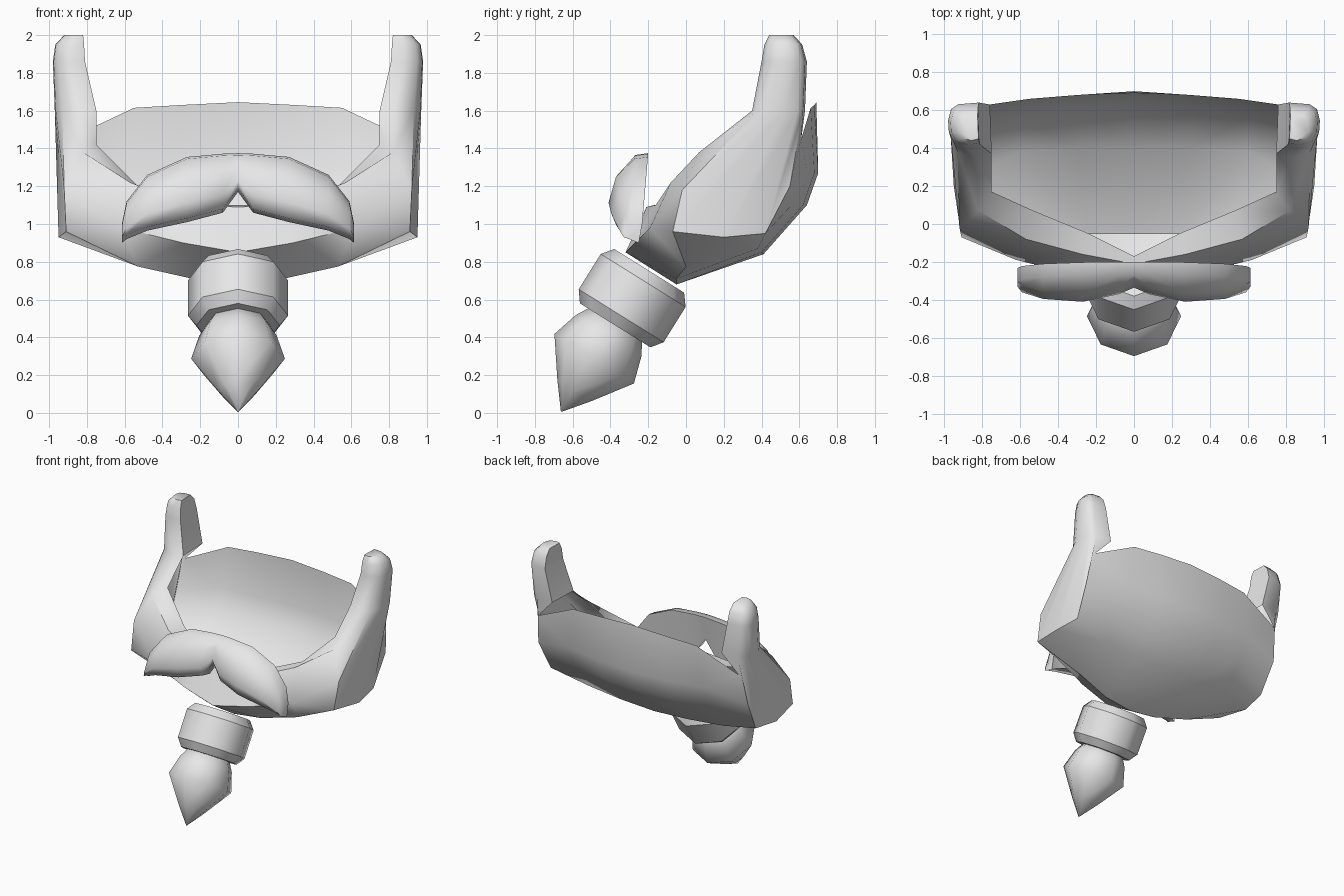
import bpy
import bmesh
from math import cos, sin, tau
from mathutils import Vector

default_cube = bpy.data.objects.get("Cube")
if default_cube:
    bpy.data.objects.remove(default_cube, do_unlink=True)

hair = bpy.data.materials.new("grey_hair")
hair.use_nodes = True
hair.diffuse_color = (0.8, 0.8, 0.8, 1)
hair.node_tree.nodes["Principled BSDF"].inputs["Base Color"].default_value = hair.diffuse_color


def finish(name, bm, mirror=False, angle=None):
    """Turn a bmesh into a smooth-shaded object, optionally mirrored over x."""
    bmesh.ops.recalc_face_normals(bm, faces=bm.faces)
    for face in bm.faces:
        face.smooth = True
    mesh = bpy.data.meshes.new(name)
    bm.to_mesh(mesh)
    bm.free()
    mesh.materials.append(hair)
    obj = bpy.data.objects.new(name, mesh)
    bpy.context.collection.objects.link(obj)
    if mirror:
        mod = obj.modifiers.new("mirror", "MIRROR")
        mod.merge_threshold = 0.002
    if angle:
        bpy.ops.object.select_all(action="DESELECT")
        obj.select_set(True)
        bpy.context.view_layer.objects.active = obj
        bpy.ops.object.shade_smooth_by_angle(angle=angle)
    return obj


def add_row(bm, points):
    return [bm.verts.new(p) for p in points]


def bridge(bm, first, second, closed=False):
    """Join two equal rows of vertices with quads."""
    count = len(first)
    for i in range(count if closed else count - 1):
        j = (i + 1) % count
        bm.faces.new((first[i], first[j], second[j], second[i]))


# Beard: each section runs from the lip rim, over the front and under the jaw, to the top of the back
chin = [(0, -.17, 1.1), (0, -.21, 1.09), (0, -.32, .85), (0, -.05, .68),
        (0, .41, .84), (0, .64, 1.1), (0, .7, 1.27), (0, .69, 1.645)]
near_chin = [(.24, -.05, 1.1), (.27, -.16, 1.1), (.29, -.27, .9), (.24, -.05, .71),
             (.3, .4, .85), (.3, .62, 1.1), (.3, .68, 1.27), (.3, .68, 1.63)]
cheek = [(.53, .07, 1.2), (.57, -.08, 1.22), (.62, -.19, .98), (.53, 0, .775),
         (.6, .38, .87), (.6, .56, 1.1), (.6, .64, 1.28), (.55, .66, 1.615)]
jaw_corner = [(.75, .17, 1.42), (.82, .07, 1.38), (.92, -.02, 1.18), (.91, -.07, .96),
              (.95, .2, .93), (.92, .42, .95), (.94, .55, 1.2), (.9, .61, 1.45)]
ear = [(.75, .37, 1.6), (.83, .35, 1.6), (.93, .38, 1.6), (.965, .45, 1.6),
       (.97, .52, 1.6), (.95, .59, 1.6), (.9, .62, 1.6), (.76, .63, 1.6)]

bm = bmesh.new()
rows = [add_row(bm, s) for s in (chin, near_chin, cheek, jaw_corner, ear)]
for first, second in zip(rows, rows[1:]):
    bridge(bm, first, second)

# Sideburns: the ear section continues upward as a tapering closed column
last = rows[-1]
for z, x0, x1, y0, y1 in ((1.86, .81, .98, .4, .64), (1.95, .815, .967, .415, .615), (2, .82, .92, .44, .57)):
    level = add_row(bm, [(x0 + (x - .75) / .22 * (x1 - x0),
                          y0 + (y - .35) / .28 * (y1 - y0), z) for x, y, _ in ear])
    bridge(bm, last, level, closed=True)
    last = level
bm.faces.new(last)
finish("beard", bm, mirror=True, angle=0.9)

# Moustache: slices along x as (x, top, bottom, front)
bm = bmesh.new()
last = None
for x, top, low, front in ((0, 1.375, 1.17, -.335), (.08, 1.372, 1.06, -.37),
                           (.27, 1.355, 1.01, -.41), (.48, 1.26, .965, -.395),
                           (.59, 1.12, .92, -.36), (.615, 1.0, .9, -.33)):
    height = top - low
    slant = -.2 - .085 * (1.375 - top)
    belly = low + .3 * height
    row = add_row(bm, [(x, slant, top), (x, slant - .07, top - .01), (x, front + .04, top - .3 * height),
                       (x, front, belly), (x, front + .03, low + .02), (x, -.25, low)])
    if last:
        bridge(bm, last, row, closed=True)
    last = row
bm.faces.new(last)
finish("moustache", bm, mirror=True, angle=1.0)


def turned(name, base, profile, sharp=()):
    """Eight-sided lathe about the tilted beard axis; profile is (distance, radius)."""
    axis = Vector((0, -.53, -.85)).normalized()
    side = Vector((1, 0, 0))
    across = axis.cross(side)
    bm = bmesh.new()
    rings = []
    for distance, radius in profile:
        centre = Vector(base) + axis * distance
        rings.append(add_row(bm, [centre + radius * (side * cos(k * tau / 8) + across * sin(k * tau / 8))
                                  for k in range(8)]))
    for first, second in zip(rings, rings[1:]):
        bridge(bm, first, second, closed=True)
    bm.faces.new(rings[0])
    bm.faces.new(rings[-1])
    # Keep chosen rings crisp
    for index in sharp:
        for a, b in zip(rings[index], rings[index][1:] + rings[index][:1]):
            bm.edges.get((a, b)).smooth = False
    finish(name, bm)


# Hair band and the pointed tuft below it
turned("hair_band", (0, -.195, .752), [(0, .218), (.06, .265), (.28, .265), (.34, .22)], sharp=(0, 1, 2, 3))
turned("beard_tuft", (0, -.375, .465), [(-.03, .15), (.065, .205), (.21, .248), (.41, .105), (.54, .002)])
